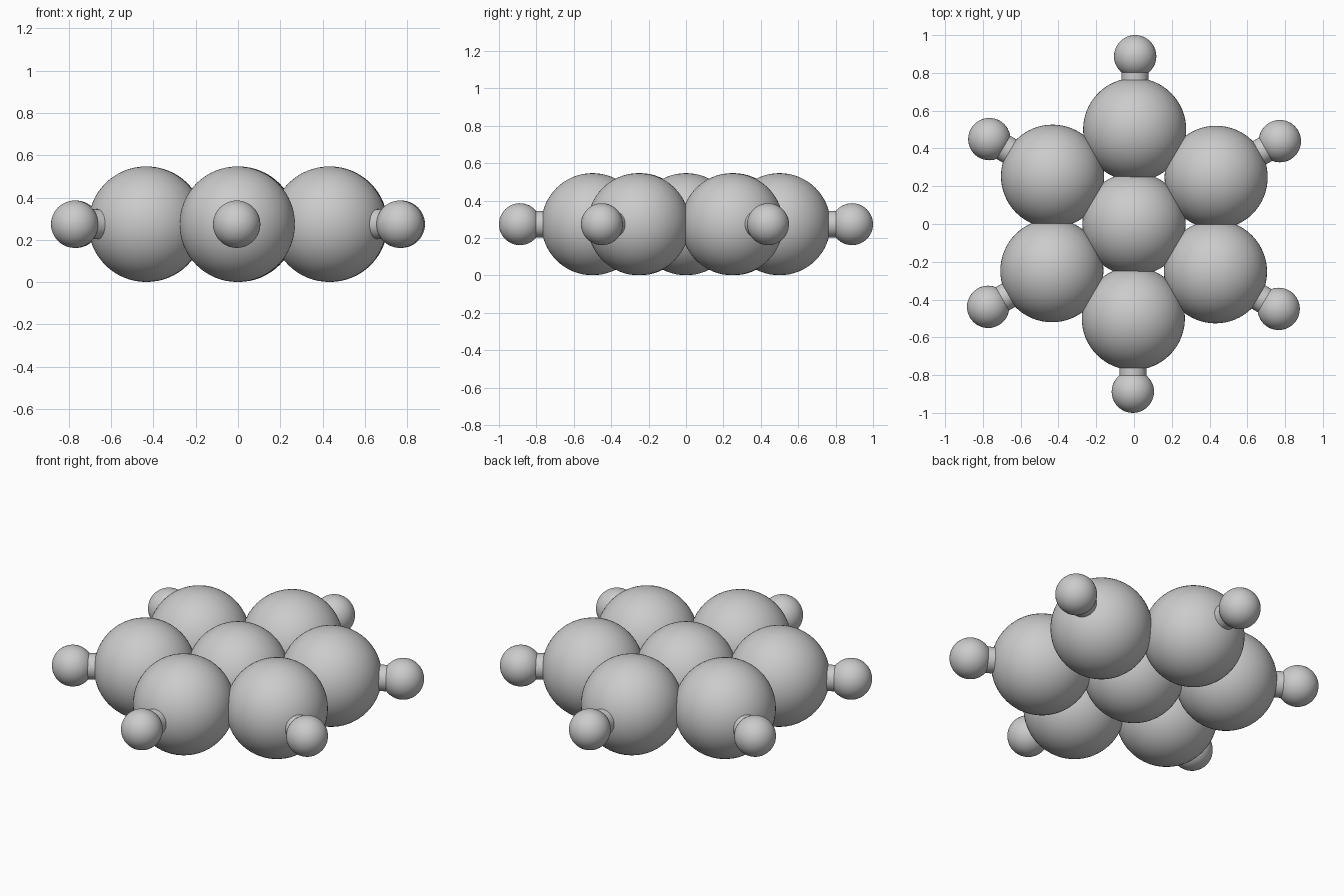
import bpy
from math import cos, sin, pi, radians

if "Cube" in bpy.data.objects:
    bpy.data.objects.remove(bpy.data.objects["Cube"])

Z = 0.274            # common centre height
R_BIG = 0.273        # large balls
R_SMALL = 0.112      # outer balls
R_PEG = 0.071        # connecting pegs
RING = 0.5           # ring radius of large balls
OUTER = 0.888        # ring radius of small balls
TURN = radians(-0.4) # slight turn of the whole ring


def finish(name):
    ob = bpy.context.object
    ob.name = name
    bpy.ops.object.shade_smooth_by_angle()
    return ob


def ball(name, r, loc, segs, rings):
    bpy.ops.mesh.primitive_uv_sphere_add(segments=segs, ring_count=rings, radius=r, location=loc)
    return finish(name)


def peg(name, a, start, end):
    mid = (start + end) / 2
    bpy.ops.mesh.primitive_cylinder_add(vertices=48, radius=R_PEG, depth=end - start,
                                        location=(mid * cos(a), mid * sin(a), Z),
                                        rotation=(0, pi / 2, a))
    return finish(name)


# Central ball
ball("centre_ball", R_BIG, (0, 0, Z), 64, 32)

# Six arms: large ball, peg and small outer ball
for i in range(6):
    a = pi / 2 + i * pi / 3 + TURN
    c, s = cos(a), sin(a)
    ball(f"ring_ball_{i + 1}", R_BIG, (RING * c, RING * s, Z), 64, 32)
    peg(f"peg_{i + 1}", a, RING + 0.2, OUTER - 0.06)
    ball(f"outer_ball_{i + 1}", R_SMALL, (OUTER * c, OUTER * s, Z), 48, 24)
